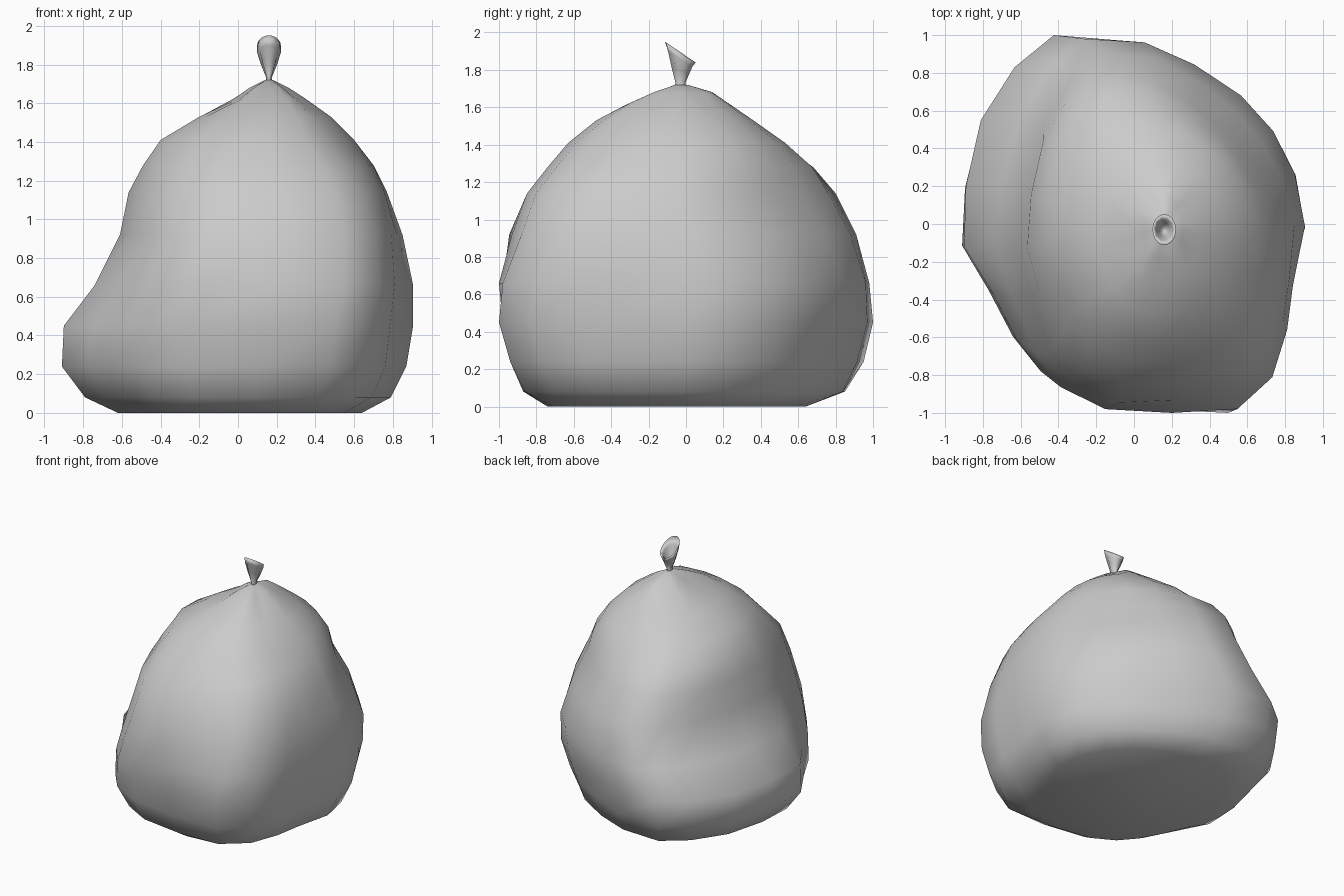
import bpy, bmesh, math

if "Cube" in bpy.data.objects:
    bpy.data.objects.remove(bpy.data.objects["Cube"])


def loft(name, rings, cap_start=True, cap_end=True):
    """Skin a stack of closed rings into one smooth object."""
    bm = bmesh.new()
    vs = [[bm.verts.new(p) for p in r] for r in rings]
    n = len(rings[0])
    for a, b in zip(vs, vs[1:]):
        for i in range(n):
            j = (i + 1) % n
            bm.faces.new((a[i], a[j], b[j], b[i]))
    if cap_start:
        bm.faces.new(vs[0][::-1])
    if cap_end:
        bm.faces.new(vs[-1])
    bmesh.ops.recalc_face_normals(bm, faces=bm.faces)
    for f in bm.faces:
        f.smooth = True
    me = bpy.data.meshes.new(name)
    bm.to_mesh(me)
    bm.free()
    ob = bpy.data.objects.new(name, me)
    bpy.context.collection.objects.link(ob)
    return ob


# Bag body: lumpy footprint, counter-clockwise from the right side
OUTLINE = [(.91, -.02), (.86, .26), (.73, .5), (.53, .69), (.24, .85),
           (-.06, .97), (-.43, 1), (-.64, .83), (-.82, .55), (-.9, .2),
           (-.91, -.12), (-.76, -.36), (-.63, -.61), (-.5, -.78),
           (-.27, -.91), (.1, -.98), (.5, -1), (.71, -.83), (.79, -.57),
           (.82, -.33)]

# z, x range, y range, roundness of the cross-section
LEVELS = [(0, -.62, .64, -.74, .64, .45),
          (.08, -.79, .79, -.87, .85, .2),
          (.24, -.91, .87, -.94, .95, .05),
          (.45, -.90, .905, -1, 1, 0),
          (.66, -.74, .905, -1, .98, .15),
          (.92, -.61, .85, -.945, .91, .35),
          (1.14, -.565, .77, -.85, .80, .5),
          (1.28, -.49, .70, -.74, .68, .6),
          (1.41, -.40, .60, -.63, .53, .7),
          (1.53, -.20, .48, -.48, .36, .8),
          (1.62, -.02, .345, -.32, .22, .9),
          (1.675, .06, .26, -.19, .14, 1),
          (1.72, .14, .18, -.06, .01, 1)]

# bulges per level toward back-right, back-left, front-left, front-right
BULGES = {.08: (-.04, 0, .02, 0), .24: (-.05, 0, .02, -.01),
          .66: (-.03, 0, .13, .02), .92: (-.10, .06, .24, .06),
          1.14: (-.12, .14, .21, .09), 1.28: (-.06, .10, .12, .06)}


def body_ring(z, x0, x1, y0, y1, k):
    pts = []
    for x, y in OUTLINE:
        a = math.atan2(y, x / .91)
        s = 1
        for q, b in enumerate(BULGES.get(z, (0, 0, 0, 0))):
            s += b * max(0, math.cos(a - math.pi * (q / 2 + .25))) ** 3
        pts.append((s * (x / .91 * (1 - k) + math.cos(a) * k),
                    s * (y * (1 - k) + math.sin(a) * k)))
    xs, ys = [p[0] for p in pts], [p[1] for p in pts]
    fx = (x1 - x0) / (max(xs) - min(xs))
    fy = (y1 - y0) / (max(ys) - min(ys))
    ring = []
    for i, (x, y) in enumerate(pts):
        # slight gathered folds close to the tie
        fold = .006 * (-1) ** (i // 2) if 1.6 < z < 1.7 else 0
        ring.append((x0 + (x - min(xs)) * fx, y0 + (y - min(ys)) * fy, z + fold))
    return ring


loft("bag_body", [body_ring(*lv) for lv in LEVELS])


# Tied-off tuft: pleated flaring funnel with a slanted rim, hollow inside
def tuft_ring(z, rx, ry, slant, pleat, n=20):
    ring = []
    for i in range(n):
        a = 2 * math.pi * i / n
        r = 1 + pleat * (-1) ** i
        y = ry * r * math.sin(a)
        ring.append((.16 + rx * r * math.cos(a), -.03 + y, z - slant * y))
    return ring


loft("tied_tuft", [tuft_ring(1.70, .025, .035, 0, 0),
                   tuft_ring(1.73, .012, .025, 0, .1),
                   tuft_ring(1.80, .038, .046, .4, .1),
                   tuft_ring(1.86, .058, .066, .6, .05),
                   tuft_ring(1.895, .062, .082, .68, 0),
                   tuft_ring(1.86, .046, .056, .6, .05),
                   tuft_ring(1.80, .026, .034, .4, .1),
                   tuft_ring(1.75, .008, .012, 0, 0)])
